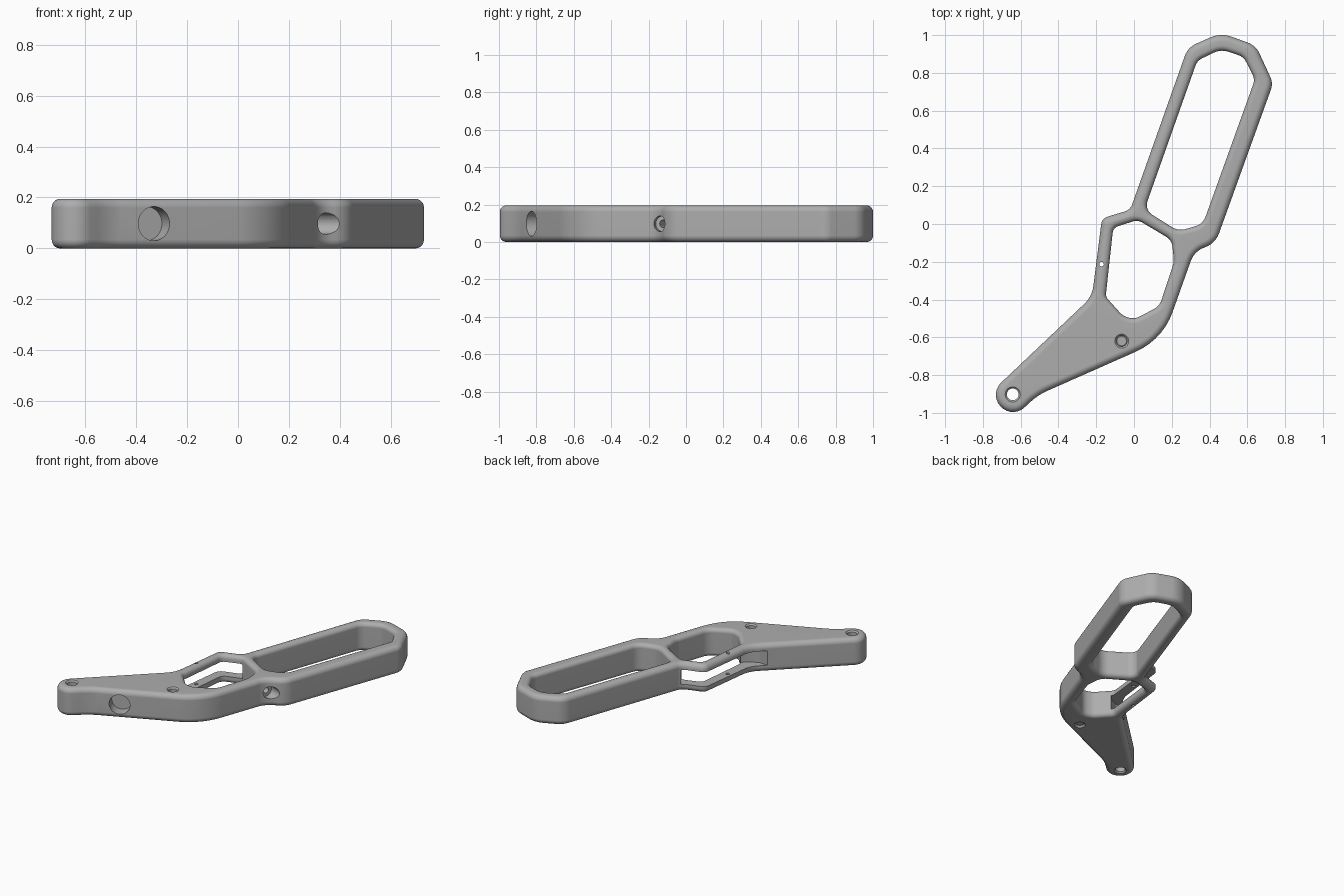
import bpy, bmesh, math
from mathutils import Vector

if "Cube" in bpy.data.objects:
    bpy.data.objects.remove(bpy.data.objects["Cube"])

HEIGHT = 0.195
MID = HEIGHT / 2

# Corner lists: x, y, corner radius (counter-clockwise)
OUTER = [(-.767, -.90, .088), (-.645, -1.032, .088), (-.51, -.906, .35),
         (.152, -.613, .36), (.318, -.147, .12), (.432, -.10, .12),
         (.737, .745, .09), (.645, .945, .11), (.46, 1.012, .15), (.285, .935, .11),
         (-.02, .075, .06), (-.17, .03, .05), (-.222, -.384, .16)]
GRIP_HOLE = [(.055, .075, .06), (.235, -.038, .09), (.365, .0, .08),
             (.64, .765, .06), (.58, .885, .07), (.46, .925, .1), (.335, .865, .07)]
GUARD_HOLE = [(-.15, -.385, .04), (-.06, -.485, .08), (.0, -.505, .08), (.135, -.435, .09),
              (.212, -.2, .1), (.2, -.085, .07), (.02, .022, .06), (-.11, -.02, .04)]
SLOT = [(-.4, -.46), (-.3, -.46), (-.24, -.465), (-.17, -.43), (-.11, -.36),
        (-.06, -.2), (.03, .035), (-.045, .11), (-.4, .11)]


def rounded(corners, steps=7):
    """Replace each corner with a tangent arc."""
    pts = []
    n = len(corners)
    for i, (x, y, r) in enumerate(corners):
        p = Vector((x, y))
        a = (Vector(corners[i - 1][:2]) - p)
        b = (Vector(corners[(i + 1) % n][:2]) - p)
        limit = 0.49 * min(a.length, b.length)
        a.normalize()
        b.normalize()
        half = a.angle(b) / 2
        t = min(r / math.tan(half), limit)
        r = t * math.tan(half)
        centre = p + (a + b).normalized() * (r / math.sin(half))
        start, end = p + a * t - centre, p + b * t - centre
        for k in range(steps + 1):
            pts.append(centre + start.slerp(end, k / steps).normalized() * r)
    return pts


def offset(pts, d):
    """Move a counter-clockwise loop inward by d."""
    out = []
    for i, p in enumerate(pts):
        t = (pts[(i + 1) % len(pts)] - pts[i - 1]).normalized()
        out.append(p + Vector((-t.y, t.x)) * d)
    return out


def add_wall(bm, corners, fillet, sign):
    """Wall with rounded rims; returns its lowest and highest edge loops."""
    base = rounded(corners)
    arc = [(fillet * (1 - math.sin(a)), fillet * (1 - math.cos(a)))
           for a in (k * math.pi / 10 for k in range(6))]
    levels = arc + [(d, HEIGHT - z) for d, z in reversed(arc)]
    rings = [[bm.verts.new((p.x, p.y, z)) for p in offset(base, sign * d)] for d, z in levels]
    n = len(base)
    for low, high in zip(rings, rings[1:]):
        for i in range(n):
            j = (i + 1) % n
            bm.faces.new((low[i], low[j], high[j], high[i]))
    return [[bm.edges.get((r[i], r[(i + 1) % n])) for i in range(n)]
            for r in (rings[0], rings[-1])]


def new_object(name, bm):
    bmesh.ops.recalc_face_normals(bm, faces=bm.faces[:])
    mesh = bpy.data.meshes.new(name)
    bm.to_mesh(mesh)
    bm.free()
    obj = bpy.data.objects.new(name, mesh)
    bpy.context.collection.objects.link(obj)
    return obj


def cut(target, cutter):
    """Subtract the cutter, then discard it."""
    cutter.hide_render = True
    mod = target.modifiers.new("cut", "BOOLEAN")
    mod.operation = "DIFFERENCE"
    mod.solver = "EXACT"
    mod.object = cutter
    bpy.context.view_layer.objects.active = target
    bpy.ops.object.modifier_apply(modifier=mod.name)
    bpy.data.objects.remove(cutter)


def drill(target, start, end, r1, r2=None):
    """Cut a round or tapered hole between two points."""
    start, end = Vector(start), Vector(end)
    axis = end - start
    bm = bmesh.new()
    bmesh.ops.create_cone(bm, cap_ends=True, segments=32, radius1=r1,
                          radius2=r1 if r2 is None else r2, depth=axis.length)
    obj = new_object("drill", bm)
    obj.rotation_mode = "QUATERNION"
    obj.rotation_quaternion = axis.to_track_quat("Z", "Y")
    obj.location = (start + end) / 2
    cut(target, obj)


# Frame plate with two large openings
bm = bmesh.new()
walls = [add_wall(bm, OUTER, .034, 1), add_wall(bm, GRIP_HOLE, .028, -1),
         add_wall(bm, GUARD_HOLE, .028, -1)]
for side in (0, 1):
    bmesh.ops.triangle_fill(bm, use_beauty=True, edges=[e for w in walls for e in w[side]])
frame = new_object("frame_plate", bm)

# Slot splitting the guard's thin wall into two strips
bm = bmesh.new()
face = bm.faces.new([bm.verts.new((x, y, .048)) for x, y in SLOT])
top = bmesh.ops.extrude_face_region(bm, geom=[face])["geom"]
bmesh.ops.translate(bm, vec=(0, 0, .1), verts=[v for v in top if isinstance(v, bmesh.types.BMVert)])
cut(frame, new_object("slot", bm))

# Vertical pivot holes with chamfered rims
for x, y, r in ((-.642, -.902, .031), (-.065, -.62, .028)):
    drill(frame, (x, y, -.1), (x, y, .3), r)
    drill(frame, (x, y, HEIGHT - .012), (x, y, HEIGHT + .004), r - .003, r + .013)
    drill(frame, (x, y, .012), (x, y, -.004), r - .003, r + .013)
drill(frame, (-.172, -.212, -.1), (-.172, -.212, .3), .012)

# Blind socket in the lower edge
drill(frame, (-.29, -.92, MID), (-.36, -.755, MID), .067)

# Stepped screw hole in the inner corner
drill(frame, (.46, -.18, MID), (.3, -.122, MID), .042)
drill(frame, (.36, -.144, MID), (.14, -.064, MID), .02)

# Grey finish and smooth shading
grey = bpy.data.materials.new("plain_grey")
grey.use_nodes = True
colour = (.42, .42, .42, 1)
grey.diffuse_color = colour
grey.node_tree.nodes["Principled BSDF"].inputs["Base Color"].default_value = colour
frame.data.materials.clear()
frame.data.materials.append(grey)
for poly in frame.data.polygons:
    poly.material_index = 0

bpy.ops.object.select_all(action="DESELECT")
frame.select_set(True)
bpy.context.view_layer.objects.active = frame
bpy.ops.object.shade_smooth_by_angle(angle=math.radians(30))
weighted = frame.modifiers.new("weighted_normals", "WEIGHTED_NORMAL")
weighted.keep_sharp = True
